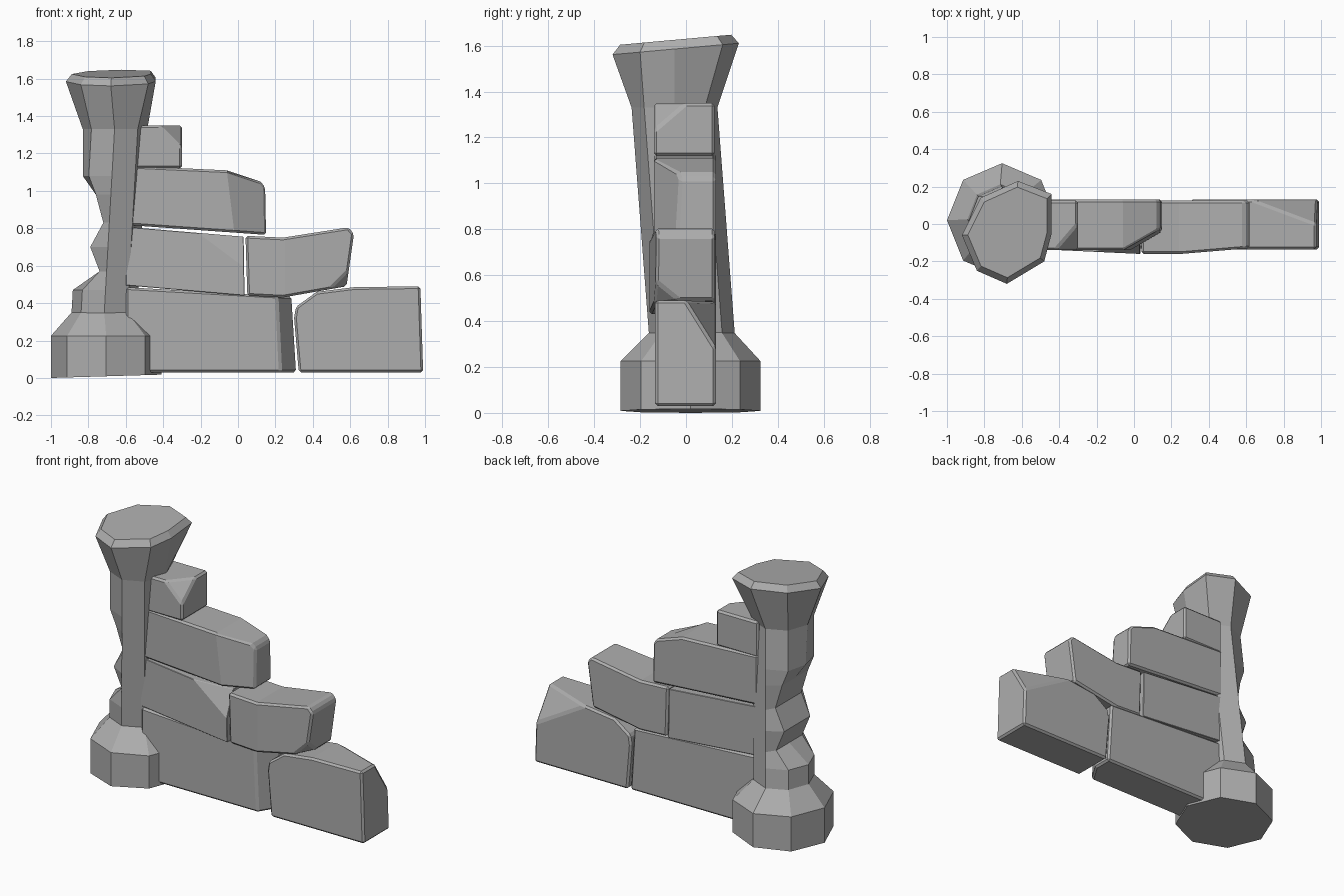
import bpy, bmesh
from math import cos, sin, tau
from mathutils import Vector

if "Cube" in bpy.data.objects:
    bpy.data.objects.remove(bpy.data.objects["Cube"])

stone = bpy.data.materials.new("grey stone")
stone.use_nodes = True
GREY = (0.42, 0.42, 0.42, 1)
stone.diffuse_color = GREY
stone.node_tree.nodes["Principled BSDF"].inputs["Base Color"].default_value = GREY


def finish(name, bm, bevel=0):
    bmesh.ops.recalc_face_normals(bm, faces=bm.faces[:])
    mesh = bpy.data.meshes.new(name)
    bm.to_mesh(mesh)
    bm.free()
    mesh.materials.append(stone)
    ob = bpy.data.objects.new(name, mesh)
    bpy.context.collection.objects.link(ob)
    if bevel:
        mod = ob.modifiers.new("worn edges", "BEVEL")
        mod.width, mod.segments, mod.angle_limit = bevel, 1, 0.6
    return ob


def octagon(cx, cy, rx, ry, z):
    return [Vector((cx + rx * cos(i * tau / 8), cy + ry * sin(i * tau / 8), z)) for i in range(8)]


def loft(name, rings):
    bm = bmesh.new()
    loops = [[bm.verts.new(p) for p in ring] for ring in rings]
    for a, b in zip(loops, loops[1:]):
        for i in range(8):
            j = (i + 1) % 8
            bm.faces.new((a[i], a[j], b[j], b[i]))
    bm.faces.new(loops[0][::-1])
    bm.faces.new(loops[-1])
    return finish(name, bm)


def block(name, outline, front, back, cuts=()):
    """Extrude an x-z outline from front to back, then chip it with planes through three points."""
    bm = bmesh.new()
    face = bm.faces.new([bm.verts.new((x, front, z)) for x, z in outline])
    ext = bmesh.ops.extrude_face_region(bm, geom=[face])
    moved = [g for g in ext["geom"] if isinstance(g, bmesh.types.BMVert)]
    bmesh.ops.translate(bm, verts=moved, vec=(0, back - front, 0))
    if face.is_valid and len(bm.faces) == len(outline) + 1:
        bm.faces.new([v for v in face.verts])
    bmesh.ops.recalc_face_normals(bm, faces=bm.faces[:])
    centre = sum((v.co for v in bm.verts), Vector()) / len(bm.verts)
    for cut in cuts:
        a, b, c = (Vector(p) for p in cut)
        normal = (b - a).cross(c - a).normalized()
        if normal.dot(centre - a) > 0:
            normal.negate()
        bmesh.ops.bisect_plane(bm, geom=bm.verts[:] + bm.edges[:] + bm.faces[:],
                               plane_co=a, plane_no=normal, clear_outer=True)
        bmesh.ops.holes_fill(bm, edges=[e for e in bm.edges if e.is_boundary], sides=0)
    return finish(name, bm, 0.012)


# Pillar foot
foot = [octagon(-0.705, 0.02, 0.295, 0.305, z) for z in (0, 0.225)]
for p in foot[0]:
    p.z = 0.03 * (p.x + 1)
foot.append(octagon(-0.715, 0.025, 0.175, 0.185, 0.35))
loft("pillar_foot", foot)

# Leaning shaft, its outer side bitten away in steps: (height, limit on the left)
bites = [(0.33, -0.9), (0.47, -0.89), (0.57, -0.74), (0.70, -0.79),
         (0.83, -0.72), (0.98, -0.76), (1.08, -0.83), (1.33, -0.83)]
shaft = []
for z, limit in bites:
    t = (z - 0.35) / 0.98
    ring = octagon(-0.715 + 0.055 * t, 0.025 - 0.075 * t, 0.175, 0.187, z)
    for p in ring:
        p.x = max(p.x, limit)
    shaft.append(ring)
loft("pillar_shaft", shaft)

# Flared, tilted capital
rim = [(-0.44, -0.05), (-0.44, 0.16), (-0.62, 0.23), (-0.82, 0.14),
       (-0.92, -0.06), (-0.84, -0.25), (-0.68, -0.32), (-0.48, -0.2)]
wide = [Vector((x, y, 1.59 + 0.09 * y)) for x, y in rim]
mid = sum(wide, Vector()) / 8
top = [mid + (p - mid) * 0.88 + Vector((0, 0, 0.04)) for p in wide]
loft("pillar_capital", [shaft[-1], wide, top])

# Lower course
block("lower_inner_block",
      [(-0.6, 0.03), (0.31, 0.03), (0.285, 0.435), (-0.6, 0.485)], -0.13, 0.125,
      [((0.23, -0.13, 0.03), (0.21, -0.13, 0.44), (0.31, 0.0, 0.03))])
block("lower_outer_block",
      [(0.325, 0.03), (0.99, 0.03), (0.975, 0.49), (0.62, 0.485),
       (0.42, 0.46), (0.31, 0.38), (0.3, 0.32)], -0.135, 0.13,
      [((0.975, 0.0, 0.49), (0.985, 0.13, 0.28), (0.62, 0.13, 0.49))])

# Middle course
block("middle_inner_block",
      [(-0.6, 0.495), (0.035, 0.44), (0.03, 0.755), (-0.6, 0.808)], -0.16, 0.13,
      [((-0.5, -0.135, 0.5), (-0.5, -0.135, 0.8), (0.03, -0.16, 0.5)),
       ((-0.22, -0.148, 0.78), (0.035, -0.16, 0.59), (0.03, -0.09, 0.755))])
block("middle_outer_block",
      [(0.05, 0.44), (0.24, 0.43), (0.58, 0.49), (0.62, 0.77),
       (0.59, 0.805), (0.24, 0.75), (0.04, 0.76)], -0.16, 0.125,
      [((0.25, -0.16, 0.5), (0.25, -0.16, 0.7), (0.61, -0.13, 0.5)),
       ((0.48, -0.14, 0.46), (0.61, -0.13, 0.59), (0.58, -0.03, 0.49))])

# Upper course
block("upper_block",
      [(-0.6, 0.818), (0.15, 0.765), (0.145, 1.02), (0.12, 1.05),
       (-0.06, 1.11), (-0.6, 1.135)], -0.14, 0.13,
      [((-0.06, -0.14, 1.11), (-0.02, -0.14, 0.78), (0.14, -0.03, 1.0))])
block("top_block",
      [(-0.6, 1.12), (-0.3, 1.12), (-0.3, 1.35), (-0.6, 1.35)], -0.14, 0.125,
      [((-0.42, -0.14, 1.35), (-0.3, -0.14, 1.23), (-0.3, 0, 1.35))])
